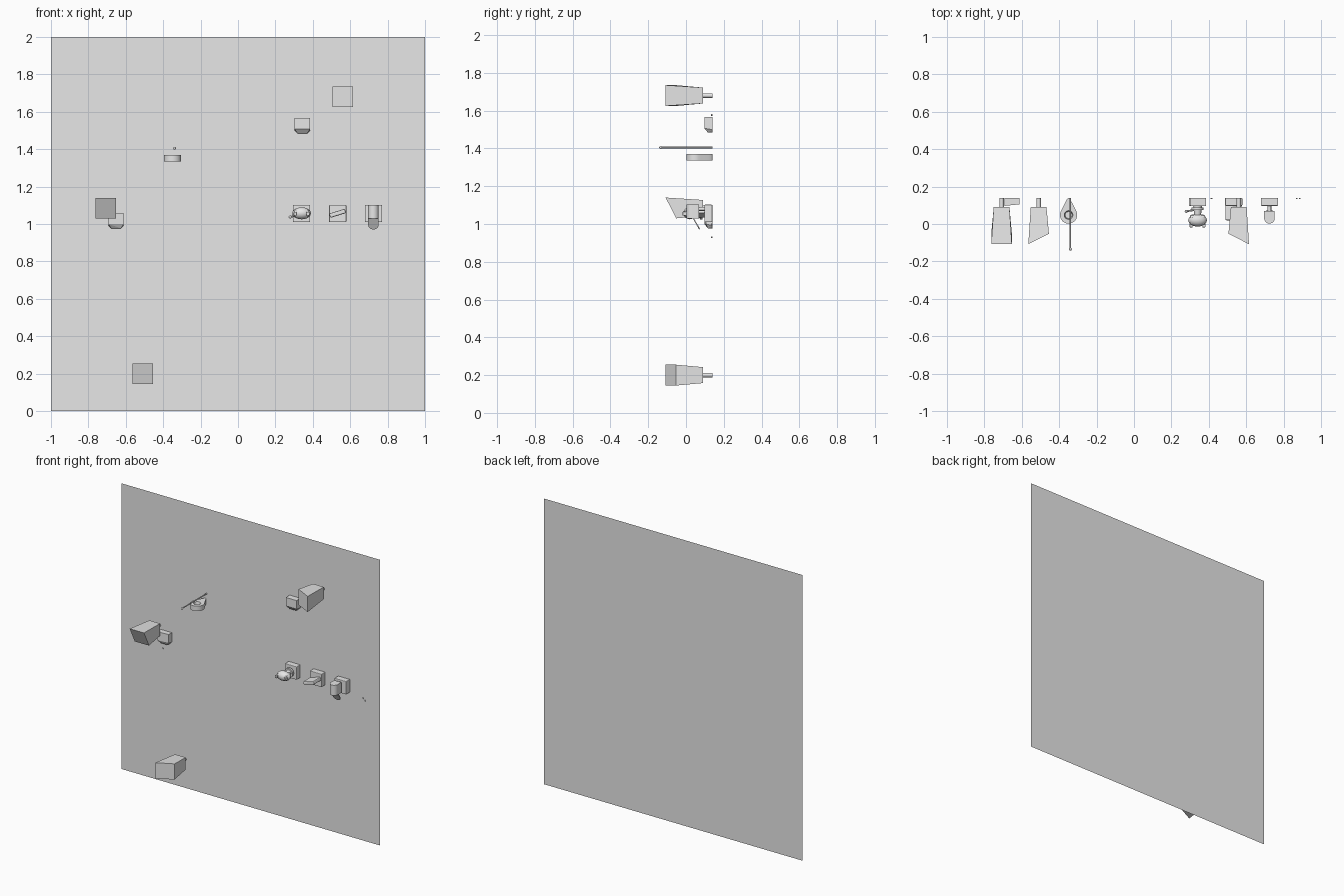
import bpy, bmesh
from math import pi, radians, sin, cos
from mathutils import Matrix, Vector

default = bpy.data.objects.get("Cube")
if default:
    bpy.data.objects.remove(default)

grey = bpy.data.materials.new("light grey")
grey.use_nodes = True
grey.diffuse_color = (0.8, 0.8, 0.8, 1)
grey.node_tree.nodes["Principled BSDF"].inputs["Base Color"].default_value = (0.8, 0.8, 0.8, 1)
WALL = 0.14


def finish(name, bm, smooth=False):
    bmesh.ops.recalc_face_normals(bm, faces=bm.faces)
    mesh = bpy.data.meshes.new(name)
    bm.to_mesh(mesh)
    bm.free()
    ob = bpy.data.objects.new(name, mesh)
    mesh.materials.append(grey)
    bpy.context.collection.objects.link(ob)
    if smooth:
        bpy.ops.object.select_all(action='DESELECT')
        ob.select_set(True)
        bpy.context.view_layer.objects.active = ob
        bpy.ops.object.shade_smooth_by_angle(angle=radians(35))
    return ob


def box(name, lo, hi, bevel=0.0, rot=None):
    lo, hi = Vector(lo), Vector(hi)
    bm = bmesh.new()
    bmesh.ops.create_cube(bm, size=1)
    bmesh.ops.scale(bm, vec=hi - lo, verts=bm.verts)
    if bevel:
        bmesh.ops.bevel(bm, geom=bm.edges[:], offset=bevel, segments=2,
                        affect='EDGES', profile=0.5)
    if rot:
        bmesh.ops.transform(bm, matrix=rot, verts=bm.verts)
    bmesh.ops.translate(bm, vec=(lo + hi) / 2, verts=bm.verts)
    return finish(name, bm)


def rod(name, a, b, r1, r2=None, sides=12):
    a, b = Vector(a), Vector(b)
    bm = bmesh.new()
    bmesh.ops.create_cone(bm, cap_ends=True, segments=sides, radius1=r1,
                          radius2=r2 or r1, depth=(b - a).length)
    turn = (b - a).to_track_quat('Z', 'Y').to_matrix().to_4x4()
    bmesh.ops.transform(bm, matrix=Matrix.Translation((a + b) / 2) @ turn, verts=bm.verts)
    return finish(name, bm, True)


def ball(name, c, size):
    bm = bmesh.new()
    bmesh.ops.create_uvsphere(bm, u_segments=16, v_segments=10, radius=1)
    bmesh.ops.scale(bm, vec=size, verts=bm.verts)
    bmesh.ops.translate(bm, vec=c, verts=bm.verts)
    return finish(name, bm, True)


def prism(name, outline, z0, z1):
    bm = bmesh.new()
    face = bm.faces.new([bm.verts.new((x, y, z0)) for x, y in outline])
    out = bmesh.ops.extrude_face_region(bm, geom=[face])
    tops = [v for v in out["geom"] if isinstance(v, bmesh.types.BMVert)]
    bmesh.ops.translate(bm, vec=(0, 0, z1 - z0), verts=tops)
    return finish(name, bm, True)


# Wall panel: a single sheet facing forward
bm = bmesh.new()
bm.faces.new([bm.verts.new((x, WALL, z)) for x, z in ((-1, 0), (1, 0), (1, 2), (-1, 2))])
finish("wall_panel", bm)


# Tapered housings with a slanted front, each on a short wall peg
def housing(name, x, z, slant_x, slant_z):
    bm = bmesh.new()
    bmesh.ops.create_cube(bm, size=2)
    for v in bm.verts:
        sx, front, sz = v.co.x, v.co.y < 0, v.co.z
        half = 0.055 if front else 0.042
        y = 0.09
        if front:
            y = -0.08 + 0.028 * (slant_x * sx + slant_z * sz)
        v.co = (x + sx * half, y, z + sz * half)
    finish(name, bm)
    rod(name + "_peg", (x, 0.085, z), (x, WALL, z), 0.012)


housing("left_upper_housing", 0.56, 1.68, -1, 0)
housing("right_middle_housing", -0.708, 1.085, 0, -1)
housing("right_lower_housing", -0.51, 0.2, 1, 0)


# Sensors: blocks with a cut lower front and cut lower corners
def sensor(name, x, z, skew):
    bm = bmesh.new()
    h = 0.041
    pts = []
    for s in (-1, 1):
        front = 0.097 + skew * (s + 1)
        pts += [(s * h, WALL, h), (s * h, front, h), (s * h, front, -0.018),
                (s * h, WALL, -0.026), (s * 0.026, WALL, -h), (s * 0.026, 0.116, -h)]
    for px, py, pz in pts:
        bm.verts.new((x + px, py, z + pz))
    bmesh.ops.convex_hull(bm, input=bm.verts)
    bmesh.ops.dissolve_limit(bm, angle_limit=0.02, verts=bm.verts, edges=bm.edges)
    finish(name, bm)


sensor("left_sensor", 0.344, 1.525, 0)
sensor("right_sensor", -0.652, 1.018, 0.004)

# Teardrop bracket with a round well, pointed at the wall
cx, cy, r = -0.35, 0.048, 0.046
bm = bmesh.new()
n = 32
rings = []
for radius, z, drop in ((r, 1.335, True), (r, 1.37, True), (0.023, 1.37, False), (0.018, 1.342, False)):
    ring = []
    for i in range(n):
        a = 2 * pi * i / n
        x, y = radius * cos(a), radius * sin(a)
        if drop and y > 0.5 * r:
            t = (y / r - 0.5) * 2
            x, y = x * (1 - 0.5 * t), y + t * 0.046
        ring.append(bm.verts.new((cx + x, cy + y, z)))
    rings.append(ring)
for lower, upper in zip(rings, rings[1:]):
    for i in range(n):
        j = (i + 1) % n
        bm.faces.new((lower[i], lower[j], upper[j], upper[i]))
bm.faces.new(rings[0])
bm.faces.new(rings[-1])
finish("teardrop_bracket", bm, True)

# Long thin rod with a ball end
rod("long_rod", (-0.34, WALL, 1.405), (-0.34, -0.135, 1.405), 0.004, sides=8)
ball("rod_tip", (-0.34, -0.134, 1.405), (0.008, 0.008, 0.008))

# Row of three wall boxes
for name, x in (("inner", 0.34), ("middle", 0.533), ("outer", 0.724)):
    box(name + "_wall_box", (x - 0.046, 0.097, 1.01), (x + 0.046, WALL, 1.102), 0.004)

# Inner box: jointed neck and a rounded head with a side lever
rod("inner_neck", (0.34, 0.10, 1.057), (0.34, 0.045, 1.057), 0.024, 0.018)
rod("neck_collar", (0.34, 0.088, 1.057), (0.34, 0.074, 1.057), 0.032)
box("head", (0.298, -0.005, 1.036), (0.382, 0.05, 1.078), 0.012)
ball("head_dome", (0.34, 0.02, 1.057), (0.05, 0.034, 0.032))
for s in (-1, 1):
    box("head_foot", (0.34 + s * 0.034 - 0.008, -0.018, 1.045),
        (0.34 + s * 0.034 + 0.008, 0.01, 1.065), 0.003)
rod("side_lever", (0.325, 0.075, 1.05), (0.277, 0.068, 1.036), 0.005, sides=8)
ball("lever_knob", (0.279, 0.068, 1.037), (0.008, 0.008, 0.008))

# Middle box: rolled paddle reaching forward
box("middle_paddle", (0.488, 0.02, 1.045), (0.576, 0.10, 1.069), 0.006,
    Matrix.Rotation(radians(-17), 4, 'Y'))

# Outer box: peg, upright with a round front, and a tongue below
rod("outer_peg", (0.724, 0.10, 1.08), (0.724, 0.06, 1.08), 0.01)
arc = [(0.724 + 0.028 * cos(pi + pi * i / 12), 0.03 + 0.028 * sin(pi + pi * i / 12))
       for i in range(13)]
prism("outer_upright", [(0.696, 0.07)] + arc + [(0.752, 0.07)], 1.03, 1.102)
tongue = [(0.028 * cos(pi * i / 12), -0.012 - 0.028 * sin(pi * i / 12)) for i in range(13)]
flap = prism("outer_tongue", tongue + [(-0.028, 0.03), (0.028, 0.03)], -0.003, 0.003)
flap.matrix_world = Matrix.Translation((0.724, 0.052, 1.007)) @ Matrix.Rotation(radians(120), 4, 'X')

# Tiny wall buttons
for x, z in ((-0.68, 0.93), (0.415, 1.578), (0.87, 0.997), (0.886, 0.982)):
    rod("wall_button", (x, WALL, z), (x, 0.133, z), 0.005, sides=8)
